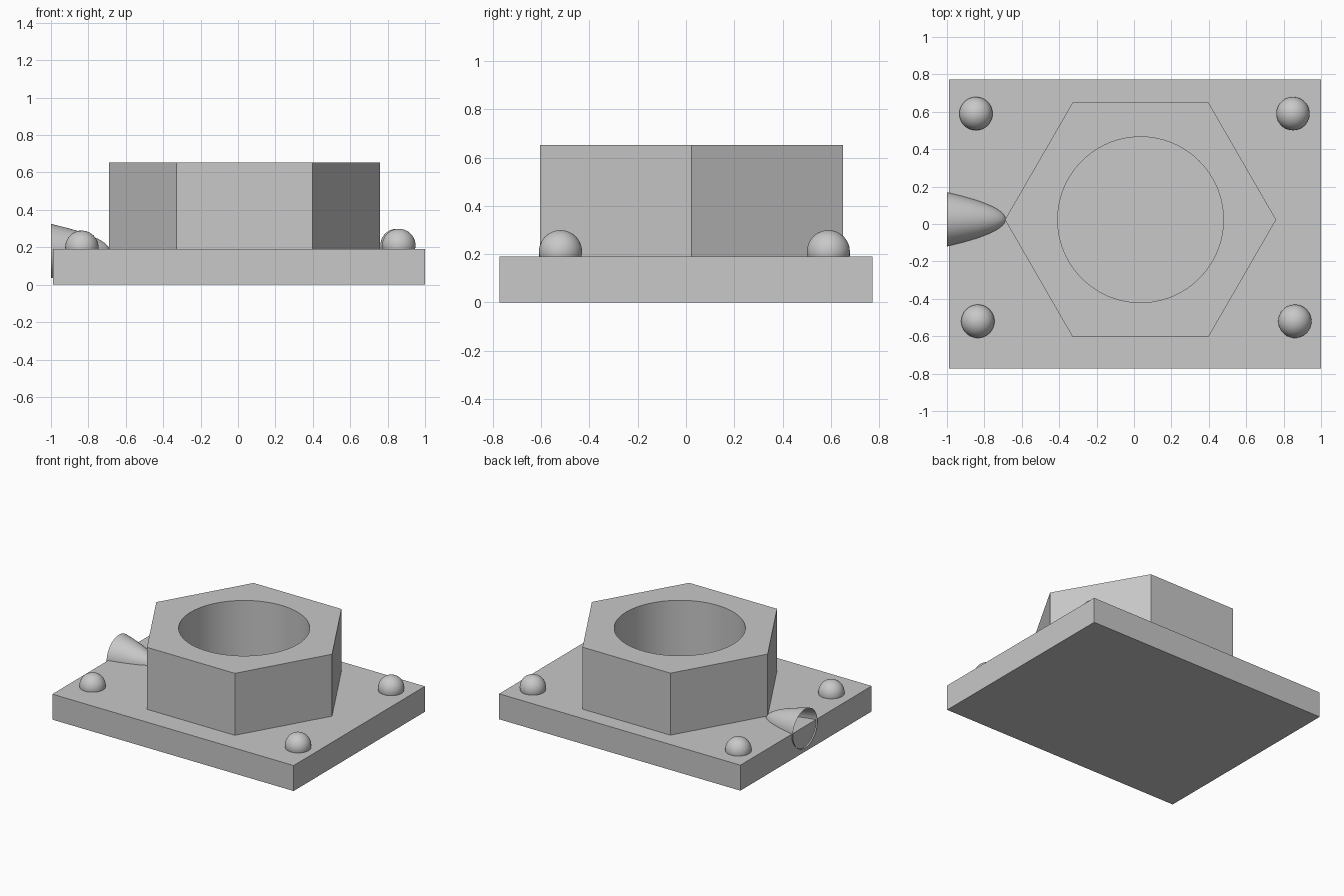
import bpy
import math
from mathutils import Matrix

default_cube = bpy.data.objects.get("Cube")
if default_cube:
    bpy.data.objects.remove(default_cube, do_unlink=True)

GREY = (0.58, 0.58, 0.58, 1)
grey = bpy.data.materials.new("plain_grey")
grey.use_nodes = True
grey.diffuse_color = GREY
grey.node_tree.nodes["Principled BSDF"].inputs["Base Color"].default_value = GREY

PLATE_TOP = 0.19
NUT_TOP = 0.652
NUT_CENTRE = (0.035, 0.023)


def finish(name, smooth=False):
    obj = bpy.context.object
    obj.name = name
    obj.data.materials.clear()
    obj.data.materials.append(grey)
    if smooth:
        bpy.ops.object.shade_smooth_by_angle(angle=math.radians(30))
    return obj


def prism(name, sides, radius, bottom, top, turn=0):
    bpy.ops.mesh.primitive_cylinder_add(
        vertices=sides, radius=radius, depth=top - bottom,
        location=(*NUT_CENTRE, (bottom + top) / 2), rotation=(0, 0, turn))
    return finish(name)


# Base plate
bpy.ops.mesh.primitive_cube_add(size=1, location=(0.005, 0, PLATE_TOP / 2))
plate = finish("base_plate")
plate.data.transform(Matrix.Diagonal((1.99, 1.546, PLATE_TOP, 1)))

# Hexagonal collar with a round bore down to the plate
bore = prism("bore_cutter", 96, 0.443, PLATE_TOP - 0.1, NUT_TOP + 0.1)
bore.hide_render = True
collar = prism("hex_collar", 6, 0.725, PLATE_TOP, NUT_TOP, math.radians(30))
cut = collar.modifiers.new("bore", 'BOOLEAN')
cut.operation = 'DIFFERENCE'
cut.solver = 'EXACT'
cut.object = bore
bpy.ops.object.modifier_apply(modifier=cut.name)
bpy.data.objects.remove(bore, do_unlink=True)
bpy.ops.object.shade_smooth_by_angle(angle=math.radians(30))

# Round rivet heads sunk into the plate corners
rivets = {
    "front_left_rivet": (0.86, -0.52, 0.21),
    "front_right_rivet": (-0.835, -0.52, 0.2),
    "back_left_rivet": (0.85, 0.59, 0.21),
    "back_right_rivet": (-0.845, 0.59, 0.2),
}
for name, place in rivets.items():
    bpy.ops.mesh.primitive_uv_sphere_add(
        segments=48, ring_count=24, radius=0.089, location=place)
    finish(name, smooth=True)

# Open parabolic spout, mouth at the plate edge and tip at the collar
RINGS, SIDES = 16, 64
MOUTH_X, LENGTH, MOUTH_RADIUS = -1.0, 0.315, 0.145
verts, faces = [], []
for i in range(RINGS):
    t = 1 - i / RINGS
    for j in range(SIDES):
        a = math.tau * j / SIDES
        verts.append((LENGTH * (1 - t * t),
                      MOUTH_RADIUS * t * math.cos(a),
                      MOUTH_RADIUS * t * math.sin(a)))
tip = len(verts)
verts.append((LENGTH, 0, 0))
for i in range(RINGS):
    for j in range(SIDES):
        k = (j + 1) % SIDES
        a, b = i * SIDES + j, i * SIDES + k
        if i == RINGS - 1:
            faces.append((a, b, tip))
        else:
            faces.append((a, b, b + SIDES, a + SIDES))
mesh = bpy.data.meshes.new("spout")
mesh.from_pydata(verts, [], faces)
mesh.materials.append(grey)
mesh.shade_smooth()
spout = bpy.data.objects.new("spout", mesh)
spout.location = (MOUTH_X, 0.025, 0.18)
bpy.context.collection.objects.link(spout)
